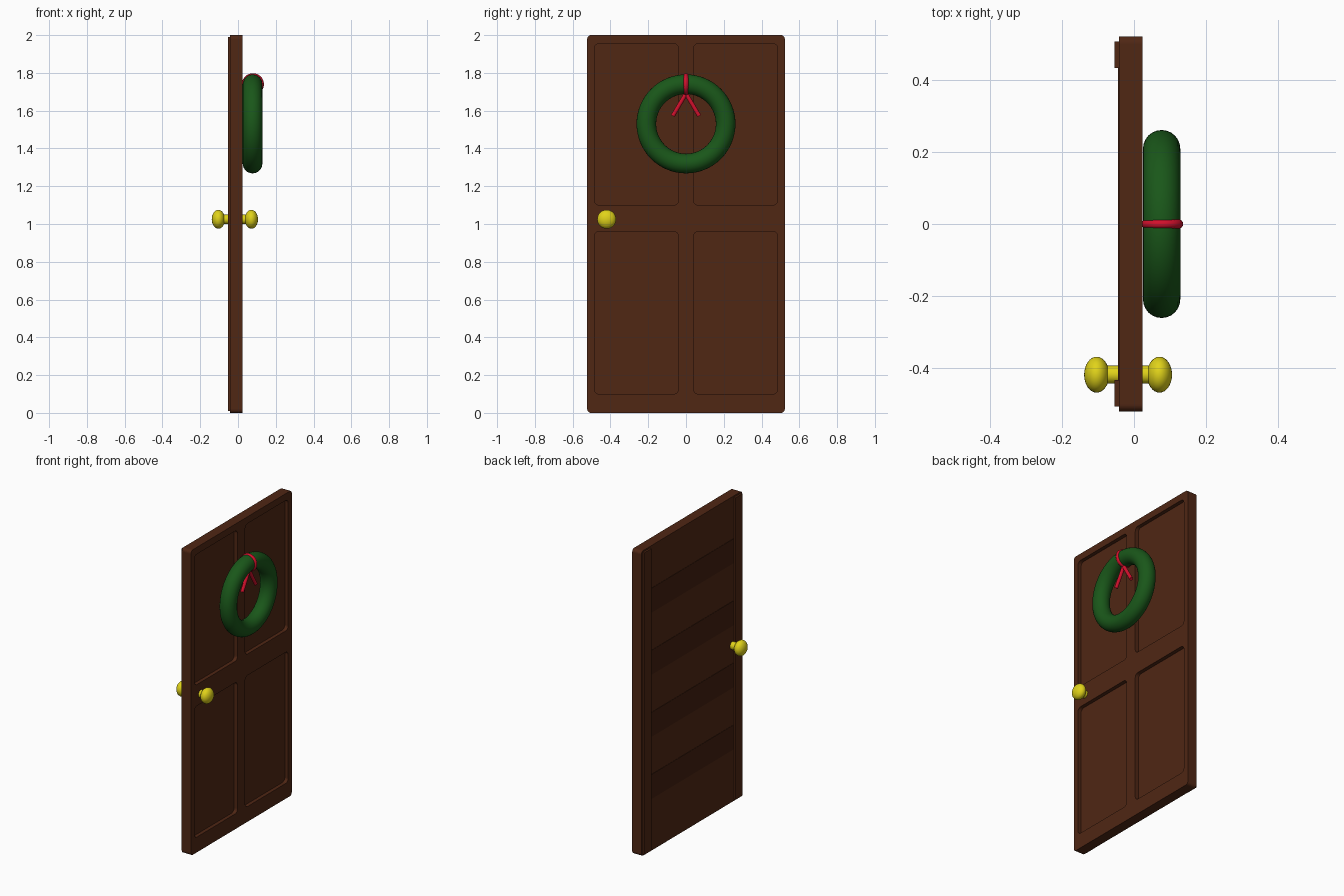
import bpy, bmesh, math
from mathutils import Vector

if "Cube" in bpy.data.objects:
    bpy.data.objects.remove(bpy.data.objects["Cube"])


def material(name, rgb):
    m = bpy.data.materials.new(name)
    m.diffuse_color = (*rgb, 1)
    m.use_nodes = True
    m.node_tree.nodes["Principled BSDF"].inputs["Base Color"].default_value = m.diffuse_color
    return m


wood = material("wood", (0.08, 0.02, 0.007))
dark_wood = material("dark_wood", (0.055, 0.014, 0.005))
green = material("green", (0.01, 0.095, 0.01))
red = material("red", (0.65, 0.005, 0.025))
brass = material("brass", (0.75, 0.65, 0.01))


def finish(name, mat, smooth=True):
    ob = bpy.context.object
    ob.name = name
    ob.data.materials.append(mat)
    if smooth:
        bpy.ops.object.shade_smooth_by_angle(angle=math.radians(40))
    return ob


def plate(name, mat, x0, x1, y0, y1, z0, z1, r=0.0, seg=5):
    """Rounded rectangle in the YZ plane, extruded along X."""
    pts = []
    for cy, cz, a0 in ((y1 - r, z1 - r, 0), (y0 + r, z1 - r, 90),
                       (y0 + r, z0 + r, 180), (y1 - r, z0 + r, 270)):
        for i in range(seg + 1 if r else 1):
            a = math.radians(a0 + 90 * i / seg)
            pts.append((x0, cy + r * math.cos(a), cz + r * math.sin(a)))
    bm = bmesh.new()
    face = bm.faces.new([bm.verts.new(p) for p in pts])
    ext = bmesh.ops.extrude_face_region(bm, geom=[face])["geom"]
    bmesh.ops.translate(bm, vec=(x1 - x0, 0, 0),
                        verts=[v for v in ext if isinstance(v, bmesh.types.BMVert)])
    bmesh.ops.recalc_face_normals(bm, faces=bm.faces)
    me = bpy.data.meshes.new(name)
    bm.to_mesh(me)
    bm.free()
    ob = bpy.data.objects.new(name, me)
    bpy.context.collection.objects.link(ob)
    me.materials.append(mat)
    return ob


def rod(name, mat, a, b, radius):
    a, b = Vector(a), Vector(b)
    d = b - a
    bpy.ops.mesh.primitive_cylinder_add(
        vertices=24, radius=radius, depth=d.length, location=(a + b) / 2,
        rotation=d.to_track_quat('Z', 'Y').to_euler())
    return finish(name, mat)


# Door slab with four recessed panels
door = plate("door_slab", wood, -0.042, 0.024, -0.523, 0.523, 0, 2, 0.02)
for y0, y1 in ((-0.485, -0.04), (0.04, 0.485)):
    for z0, z1 in ((0.10, 0.96), (1.10, 1.955)):
        cut = plate("panel_cutter", wood, 0.0, 0.06, y0, y1, z0, z1, 0.025)
        cut.hide_render = True
        cut.hide_viewport = True
        mod = door.modifiers.new("panel", 'BOOLEAN')
        mod.operation = 'DIFFERENCE'
        mod.solver = 'EXACT'
        mod.object = cut

# Back: upright stiles and horizontal boards
for side in (-1, 1):
    y0, y1 = sorted((side * 0.435, side * 0.508))
    plate("back_stile", wood, -0.054, -0.041, y0, y1, 0.01, 1.99)
for i in range(4):
    z = 0.34 + 0.407 * i
    plate("back_board", dark_wood, -0.044, -0.041, -0.435, 0.435, z, z + 0.16)

# Knobs on both sides and their shaft
for x, label in ((0.071, "front_knob"), (-0.104, "back_knob")):
    bpy.ops.mesh.primitive_uv_sphere_add(segments=32, ring_count=16, radius=1,
                                         location=(x, -0.42, 1.025))
    bpy.context.object.scale = (0.035, 0.05, 0.05)
    finish(label, brass)
rod("knob_shaft", brass, (-0.104, -0.42, 1.025), (0.071, -0.42, 1.025), 0.025)

# Wreath
bpy.ops.mesh.primitive_torus_add(major_radius=0.21, minor_radius=0.052, major_segments=64,
                                 minor_segments=24, location=(0.077, 0, 1.53),
                                 rotation=(0, math.pi / 2, 0))
finish("wreath", green)

# Ribbon loop around the wreath, with two hanging tails
bpy.ops.mesh.primitive_torus_add(major_radius=0.045, minor_radius=0.013, major_segments=40,
                                 minor_segments=16, location=(0.079, 0, 1.74),
                                 rotation=(math.pi / 2, 0, 0))
finish("ribbon_loop", red)
for side in (-1, 1):
    rod("ribbon_tail", red, (0.079, 0, 1.69), (0.079, side * 0.07, 1.572), 0.011)
